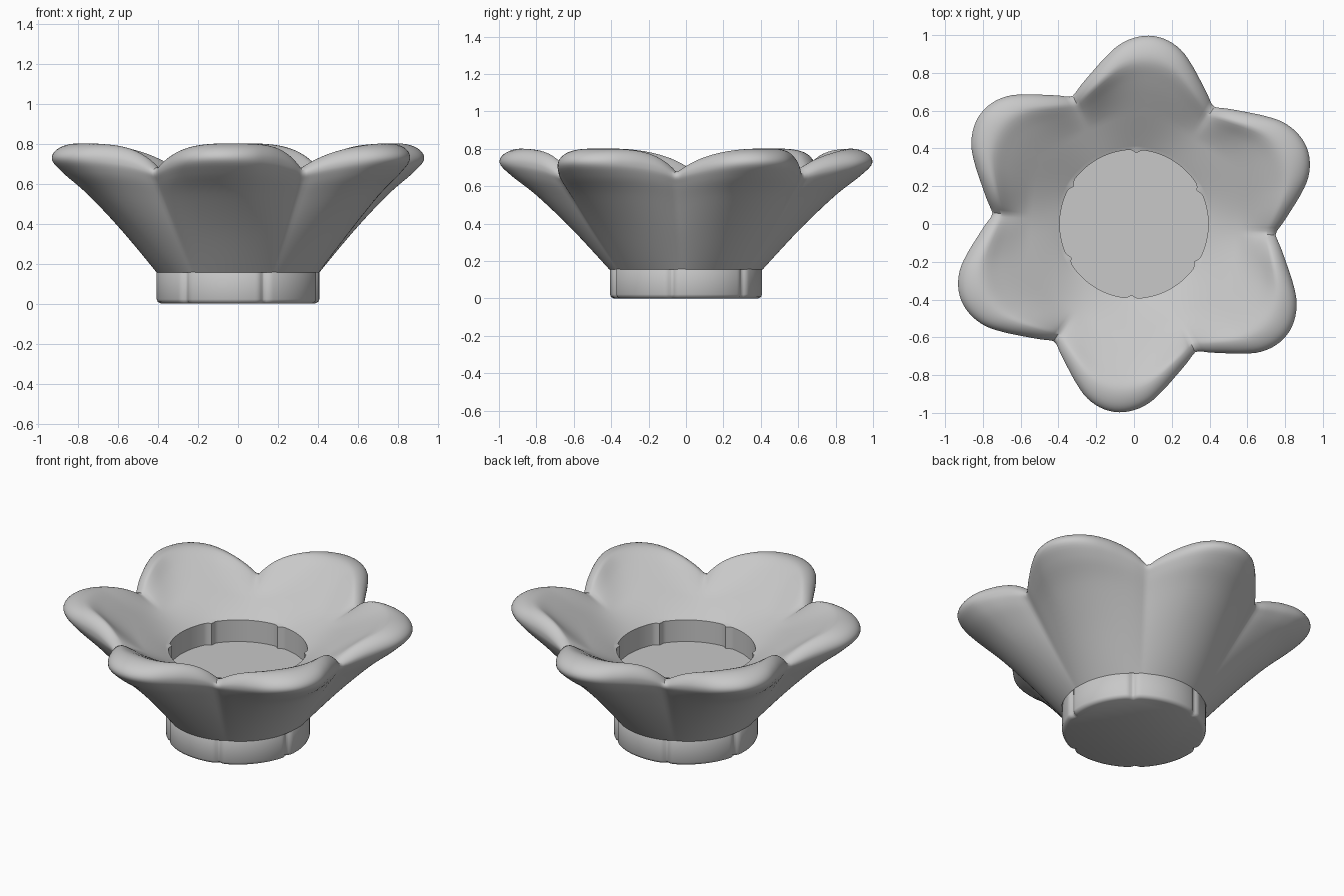
import bpy, bmesh, math
from mathutils import Vector

cube = bpy.data.objects.get("Cube")
if cube:
    bpy.data.objects.remove(cube, do_unlink=True)

STEPS = 240          # columns around the flower
SUB = 5              # smoothing steps between profile points
PETAL_TURN = 86      # direction of one petal middle, in degrees
RIM = 6 * SUB        # profile index of the highest point

grey = bpy.data.materials.new("plain grey")
grey.use_nodes = True
tone = (0.58, 0.58, 0.58, 1)
grey.diffuse_color = tone
grey.node_tree.nodes["Principled BSDF"].inputs["Base Color"].default_value = tone


def offset(angle, centre):
    """Signed degrees to the nearest of six evenly spaced directions."""
    return (angle - centre + 30) % 60 - 30


def smooth_path(points):
    """Rounded curve through the profile points."""
    pts = [Vector(p) for p in points]
    pts = [pts[0]] + pts + [pts[-1]]
    path = []
    for a, b, c, d in zip(pts, pts[1:], pts[2:], pts[3:]):
        for i in range(SUB):
            t = i / SUB
            path.append(0.5 * (2 * b + (c - a) * t + (2 * a - 5 * b + 4 * c - d) * t ** 2
                               + (3 * b - a - 3 * c + d) * t ** 3))
    return path + [pts[-1]]


def loft(name, section, cap_start=False, cap_end=False):
    """Sweep section(angle) -> [(radius, height)] once around z."""
    bm = bmesh.new()
    columns = []
    for i in range(STEPS):
        angle = 360 * i / STEPS
        ca, sa = math.cos(math.radians(angle)), math.sin(math.radians(angle))
        columns.append([bm.verts.new((r * ca, r * sa, z)) for r, z in section(angle)])
    for here, after in zip(columns, columns[1:] + columns[:1]):
        for k in range(len(here) - 1):
            bm.faces.new((here[k], after[k], after[k + 1], here[k + 1]))
    if cap_start:
        bm.faces.new([c[0] for c in reversed(columns)])
    if cap_end:
        bm.faces.new([c[-1] for c in columns])
    mesh = bpy.data.meshes.new(name)
    bm.to_mesh(mesh)
    bm.free()
    mesh.materials.append(grey)
    obj = bpy.data.objects.new(name, mesh)
    bpy.context.collection.objects.link(obj)
    bpy.ops.object.select_all(action="DESELECT")
    obj.select_set(True)
    bpy.context.view_layer.objects.active = obj
    bpy.ops.object.shade_smooth_by_angle(angle=math.radians(50))


# Profiles from the outer foot, over the rim, to the inner edge
tip_profile = smooth_path([(.41, .155), (.61, .37), (.8, .55), (.935, .655), (1, .725),
                           (.965, .78), (.87, .8), (.76, .752), (.6, .66), (.47, .583), (.405, .545)])
notch_profile = smooth_path([(.405, .155), (.555, .36), (.665, .52), (.725, .605), (.75, .645),
                             (.735, .668), (.7, .672), (.64, .65), (.56, .615), (.46, .57), (.405, .545)])
# How far the outline reaches from tip to notch, every five degrees
reach_table = [.95, 1, .95, .81, .58, .35, .16, 0, 0]


def reach(d):
    k = min(int(d / 5), 5)
    t = d / 5 - k
    a, b, c, e = reach_table[k:k + 4]
    return b + 0.5 * t * (c - a + t * (2 * a - 5 * b + 4 * c - e + t * (3 * (b - c) + e - a)))


def lobed(radius, angle, centre):
    """Radius with six shallow grooves."""
    return radius - .02 * max(0, 1 - abs(offset(angle, centre)) / 6) ** 2


def petal_section(angle):
    d = offset(angle, PETAL_TURN)
    u = d / 30
    # Each petal leans to one side
    wide = reach(min(30, abs(d + 1.5 * (1 - u * u))))
    high = 1 - abs(u) ** (3.5 if u > 0 else 2.2)
    soft = 0.5 + 0.5 * math.cos(math.pi * u)
    full = 1 - u * u
    ring = []
    for k, (p, n) in enumerate(zip(tip_profile, notch_profile)):
        # Fuller at the foot, softer inside the rim
        inside = min(1, max(0, (k - RIM) / SUB / 2))
        foot = max(0, 1 - k / SUB / 4)
        w = wide + (soft - wide) * inside + (full - wide) * foot
        h = high + (soft - high) * inside
        ring.append((n.x + (p.x - n.x) * w, n.y + (p.y - n.y) * h))
    return ring + [(lobed(.393, angle, 28), .54)]


def base_section(angle):
    r = lobed(.407, angle, 49)
    return [(r - .022, 0), (r - .006, .008), (r, .022), (r, .17), (r - .02, .2)]


def well_section(angle):
    r = lobed(.393, angle, 28)
    return [(r, .54), (r, .405)]


loft("petals", petal_section)
loft("base", base_section, cap_start=True)
loft("candle_well", well_section, cap_end=True)
